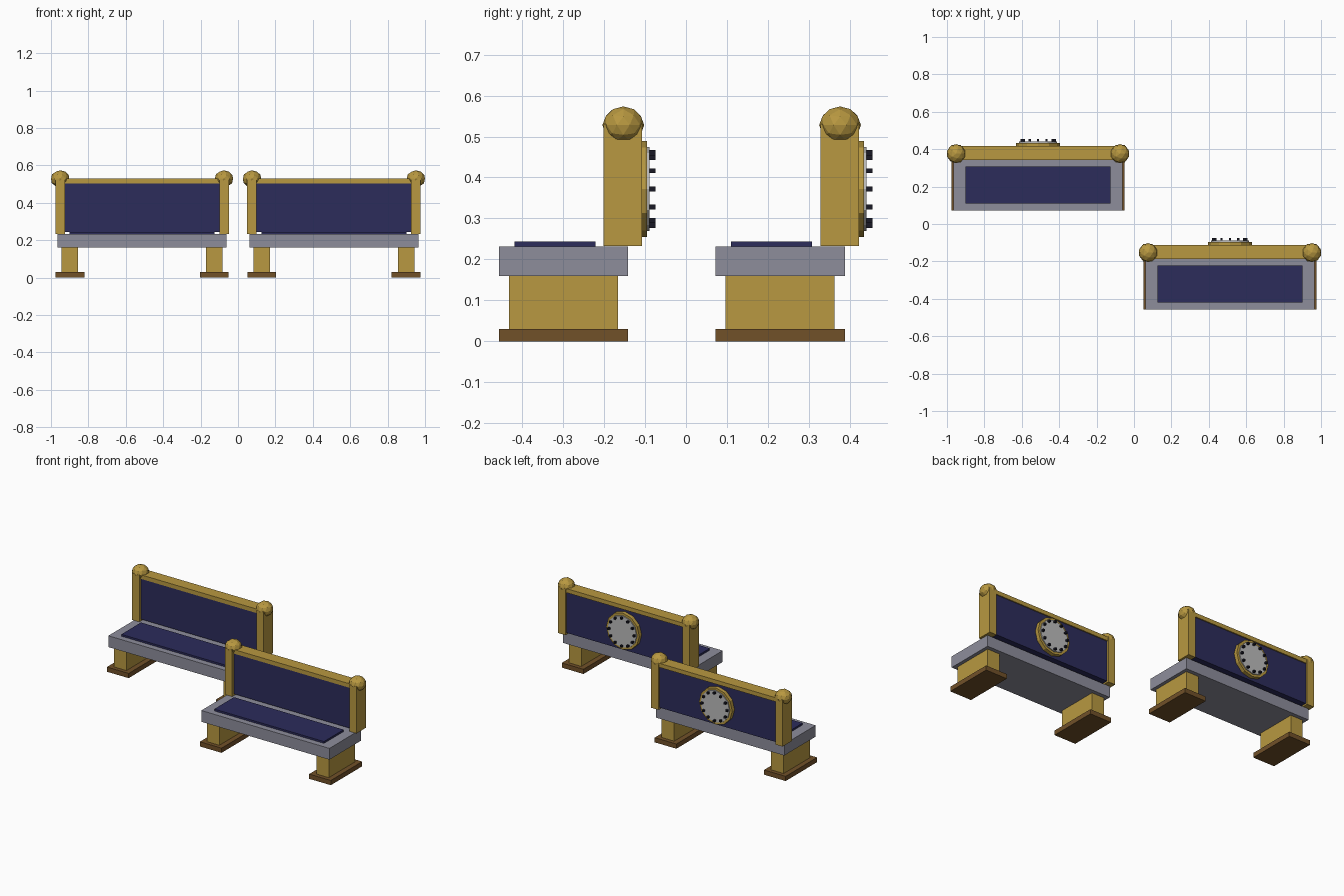
import bpy, bmesh
from math import sin, cos, pi
from mathutils import Matrix, Vector

cube = bpy.data.objects.get("Cube")
if cube:
    bpy.data.objects.remove(cube, do_unlink=True)


def material(name, color):
    m = bpy.data.materials.new(name)
    m.use_nodes = True
    m.diffuse_color = (*color, 1)
    m.node_tree.nodes["Principled BSDF"].inputs["Base Color"].default_value = (*color, 1)
    return m


gold = material("gold", (0.48, 0.315, 0.052))
brown = material("brown", (0.165, 0.082, 0.022))
stone = material("stone grey", (0.27, 0.27, 0.33))
navy = material("navy", (0.025, 0.025, 0.105))
pale = material("pale grey", (0.5, 0.5, 0.5))
black = material("near black", (0.009, 0.009, 0.018))


def finish(name, bm, mat, origin):
    mesh = bpy.data.meshes.new(name)
    bm.to_mesh(mesh)
    bm.free()
    mesh.materials.append(mat)
    ob = bpy.data.objects.new(name, mesh)
    ob.location = origin
    bpy.context.collection.objects.link(ob)


def add_box(bm, lo, hi):
    lo, hi = Vector(lo), Vector(hi)
    bmesh.ops.create_cube(bm, size=1, matrix=Matrix.Translation((lo + hi) / 2)
                          @ Matrix.Diagonal((*(hi - lo), 1)))


def box(name, lo, hi, mat, origin):
    bm = bmesh.new()
    add_box(bm, lo, hi)
    finish(name, bm, mat, origin)


def side_box(name, lo, hi, mat, origin):
    # one box on each side of the bench
    box("left_" + name, lo, hi, mat, origin)
    box("right_" + name, (-hi[0], *lo[1:]), (-lo[0], *hi[1:]), mat, origin)


def disc(name, radius, y0, y1, z, mat, origin):
    # twelve-sided plate facing the back
    bm = bmesh.new()
    bmesh.ops.create_cone(bm, cap_ends=True, segments=12, radius1=radius, radius2=radius,
                          depth=y1 - y0, matrix=Matrix.Translation((0, (y0 + y1) / 2, z))
                          @ Matrix.Rotation(pi / 2, 4, "X"))
    finish(name, bm, mat, origin)


def bench(prefix, o):
    # feet, legs and seat
    side_box(prefix + "_foot", (0.309, -0.158, 0), (0.462, 0.158, 0.03), brown, o)
    side_box(prefix + "_leg", (0.342, -0.133, 0.03), (0.43, 0.133, 0.16), gold, o)
    box(prefix + "_seat", (-0.452, -0.158, 0.16), (0.452, 0.158, 0.232), stone, o)
    box(prefix + "_cushion", (-0.387, -0.12, 0.232), (0.387, 0.078, 0.244), navy, o)

    # backrest frame
    side_box(prefix + "_post", (0.413, 0.098, 0.233), (0.464, 0.192, 0.53), gold, o)
    box(prefix + "_top_rail", (-0.413, 0.111, 0.503), (0.413, 0.187, 0.529), gold, o)
    box(prefix + "_back_panel", (-0.413, 0.116, 0.243), (0.413, 0.18, 0.503), navy, o)
    for side, x in (("left", 0.438), ("right", -0.438)):
        bm = bmesh.new()
        bmesh.ops.create_icosphere(bm, subdivisions=2, radius=1,
                                   matrix=Matrix.Translation((x, 0.146, 0.528))
                                   @ Matrix.Diagonal((0.051, 0.051, 0.0455, 1)))
        finish(f"{side}_{prefix}_finial", bm, gold, o)

    # dial on the back
    z = 0.372
    disc(prefix + "_dial_rim", 0.117, 0.17, 0.204, z, gold, o)
    disc(prefix + "_dial_face", 0.102, 0.204, 0.21, z, pale, o)
    bm = bmesh.new()
    s = 0.006
    for i in range(12):
        x, h = 0.089 * cos(i * pi / 6), z + 0.089 * sin(i * pi / 6)
        add_box(bm, (x - s, 0.208, h - s), (x + s, 0.225, h + s))
    finish(prefix + "_dial_markers", bm, black, o)


bench("front_bench", (0.513, -0.299, 0))
bench("rear_bench", (-0.513, 0.23, 0))
